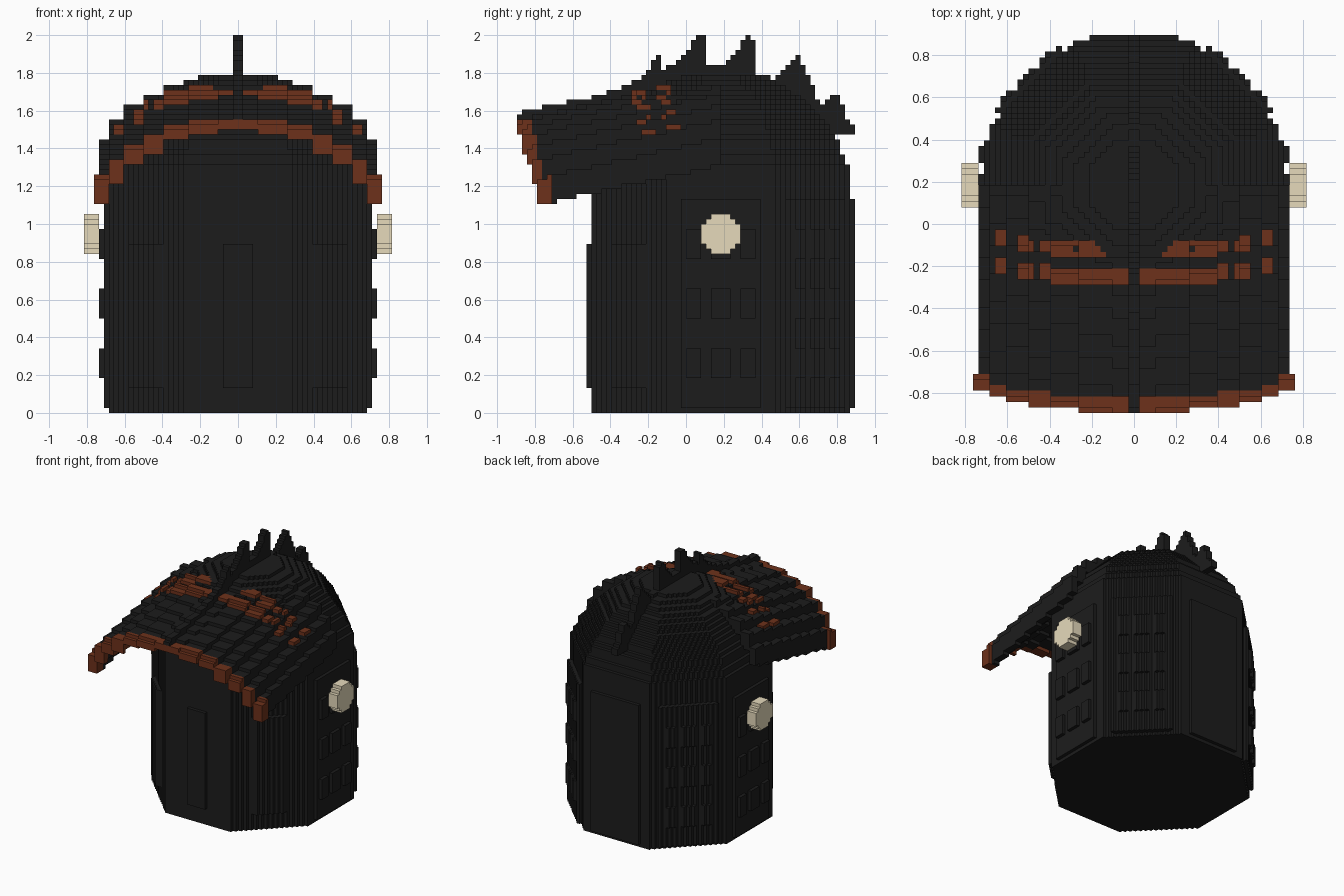
import bpy
import bmesh
from math import sqrt

cube = bpy.data.objects.get("Cube")
if cube:
    bpy.data.objects.remove(cube, do_unlink=True)

H = 2 / 76          # size of one block; all shapes below are in blocks
CY = 7              # helmet axis along y


def material(name, rgb):
    m = bpy.data.materials.new(name)
    m.use_nodes = True
    m.diffuse_color = (*rgb, 1)
    m.node_tree.nodes["Principled BSDF"].inputs["Base Color"].default_value = (*rgb, 1)
    return m


BLACK = material("charcoal", (0.0115, 0.0115, 0.0115))
RUST = material("rust_brown", (0.155, 0.031, 0.011))
CREAM = material("bone_cream", (0.79, 0.70, 0.50))

# Each block side: outward direction and its four corners
SIDES = [
    ((1, 0, 0), [(1, 0, 0), (1, 1, 0), (1, 1, 1), (1, 0, 1)]),
    ((-1, 0, 0), [(0, 0, 0), (0, 0, 1), (0, 1, 1), (0, 1, 0)]),
    ((0, 1, 0), [(0, 1, 0), (0, 1, 1), (1, 1, 1), (1, 1, 0)]),
    ((0, -1, 0), [(0, 0, 0), (1, 0, 0), (1, 0, 1), (0, 0, 1)]),
    ((0, 0, 1), [(0, 0, 1), (1, 0, 1), (1, 1, 1), (0, 1, 1)]),
    ((0, 0, -1), [(0, 0, 0), (0, 1, 0), (1, 1, 0), (1, 0, 0)]),
]


def blocks(name, mat, xs, ys, zs, inside):
    """Fill a shape with blocks and keep only the outer sides."""
    cells = {(x, y, z) for x in range(*xs) for y in range(*ys) for z in range(*zs)
             if inside(x + 0.5, y + 0.5, z + 0.5)}
    bm = bmesh.new()
    verts = {}

    def vert(p):
        if p not in verts:
            verts[p] = bm.verts.new([c * H for c in p])
        return verts[p]

    for x, y, z in cells:
        for (dx, dy, dz), corners in SIDES:
            if (x + dx, y + dy, z + dz) not in cells:
                bm.faces.new([vert((x + a, y + b, z + c)) for a, b, c in corners])
    mesh = bpy.data.meshes.new(name)
    bm.to_mesh(mesh)
    bm.free()
    mesh.materials.append(mat)
    obj = bpy.data.objects.new(name, mesh)
    bpy.context.collection.objects.link(obj)


def wall(x, y):
    """Nearest octagon wall: distance from the axis, offset along it, which wall."""
    ax, ry = abs(x), y - CY
    ay = abs(ry)
    return max((ax, ay, "side"),
               (ay, ax, "back" if ry > 0 else "front"),
               ((ax + ay) / sqrt(2), abs(ax - ay) / sqrt(2),
                "back_corner" if ry > 0 else "front_corner"))


# Body and dome
def in_body(x, y, z):
    return wall(x, y)[0] < 26


def in_dome(x, y, z):
    return wall(x, y)[0] < min(26, 26.6 * sqrt(max(0, 1 - ((z - 42) / 26.7) ** 2)))


blocks("body", BLACK, (-28, 28), (-20, 35), (0, 43), in_body)
blocks("dome", BLACK, (-28, 28), (-20, 35), (43, 68), in_dome)


# Raised panels: slim ones in front, wide ones on the sides and back
def in_front_panel(x, y, z):
    r, t, face = wall(x, y)
    limit = {"front": 3, "front_corner": 4.3}.get(face, 0)
    return 26 <= r < 27 and t < limit


def in_wide_panel(x, y, z):
    r, t, face = wall(x, y)
    return not face.startswith("front") and 26 <= r < 27 and t < 8


# Rows of small plates on the wide panels
def in_plates(x, y, z):
    r, t, face = wall(x, y)
    if (int(z) - 1) // 6 % 2 == 0 or face not in ("side", "back_corner"):
        return False
    return 27 <= r < 28 and (t < 2 or 4 < t < 7)


blocks("front_panels", BLACK, (-28, 28), (-21, 7), (5, 34), in_front_panel)
blocks("wide_panels", BLACK, (-28, 28), (-4, 35), (1, 43), in_wide_panel)
blocks("side_plates", BLACK, (-28, 28), (-4, 35), (1, 38), in_plates)


# Arched hood of stepped planks reaching forward over the face
PLANKS = [4, 10, 15, 19, 23, 26, 29]


def drop(x):
    """How far the plank at x lies below the middle of the arch."""
    inner = 0
    for outer in PLANKS:
        if abs(x) < outer:
            break
        inner = outer
    return 21 * (1 - sqrt(1 - ((inner + outer) / 60) ** 2))


def hood_top(x, y):
    return 59 - drop(x) + 0.22 * (y + 33.5)


def hood_front(x):
    return -33.7 + 0.32 * drop(x)


def in_shell(x, y, z):
    top = hood_top(x, y)
    return top - 2.3 - 0.25 * drop(x) < z < top


def in_hood(x, y, z):
    return y > hood_front(x) + 2.2 and in_shell(x, y, z)


def in_trim(x, y, z):
    f = hood_front(x)
    return f < y <= f + 2.2 and in_shell(x, y, z)


blocks("hood", BLACK, (-28, 28), (-34, 7), (36, 72), in_hood)
blocks("hood_trim", RUST, (-29, 29), (-34, -24), (36, 66), in_trim)


# Two broken stripes across the hood
def stripe(name, y0):
    def inside(x, y, z):
        ax = abs(x)
        dashes = 1 < ax < 17 or 18 < ax < 21 or 23 < ax < 25
        along = abs(y - y0 - 0.22 * drop(x)) < 1.4
        return dashes and along and -1 < z - hood_top(x, y) < 1
    blocks(name, RUST, (-26, 26), (-14, 2), (50, 72), inside)


stripe("front_stripe", -9.6)
stripe("rear_stripe", -4.8)

# Spiked crest along the middle: (y, height) in units
CREST = [(-0.89, 1.59), (-0.5, 1.67), (-0.25, 1.76), (-0.2, 1.82), (-0.15, 1.91),
         (-0.12, 1.82), (-0.05, 1.86), (0.09, 2.02), (0.12, 1.83), (0.2, 1.84),
         (0.35, 2.02), (0.38, 1.79), (0.47, 1.77), (0.6, 1.89), (0.69, 1.69),
         (0.71, 1.61), (0.8, 1.7), (0.85, 1.56), (0.9, 1.5)]


def in_crest(x, y, z):
    y, z = y * H, z * H
    for (y0, z0), (y1, z1) in zip(CREST, CREST[1:]):
        if y0 <= y < y1:
            top = z0 + (z1 - z0) * (y - y0) / (y1 - y0)
            low = 1.47 if y > 0.3 else top - 0.1 if y < -0.25 else 1.65
            return low < z < top
    return False


blocks("crest", BLACK, (-1, 1), (-34, 34), (54, 76), in_crest)

# Round ear discs
for side, xs in (("left", (28, 31)), ("right", (-31, -28))):
    blocks(side + "_ear_disc", CREAM, xs, (3, 11), (32, 40),
           lambda x, y, z: (y - CY) ** 2 + (z - 36) ** 2 < 16)
